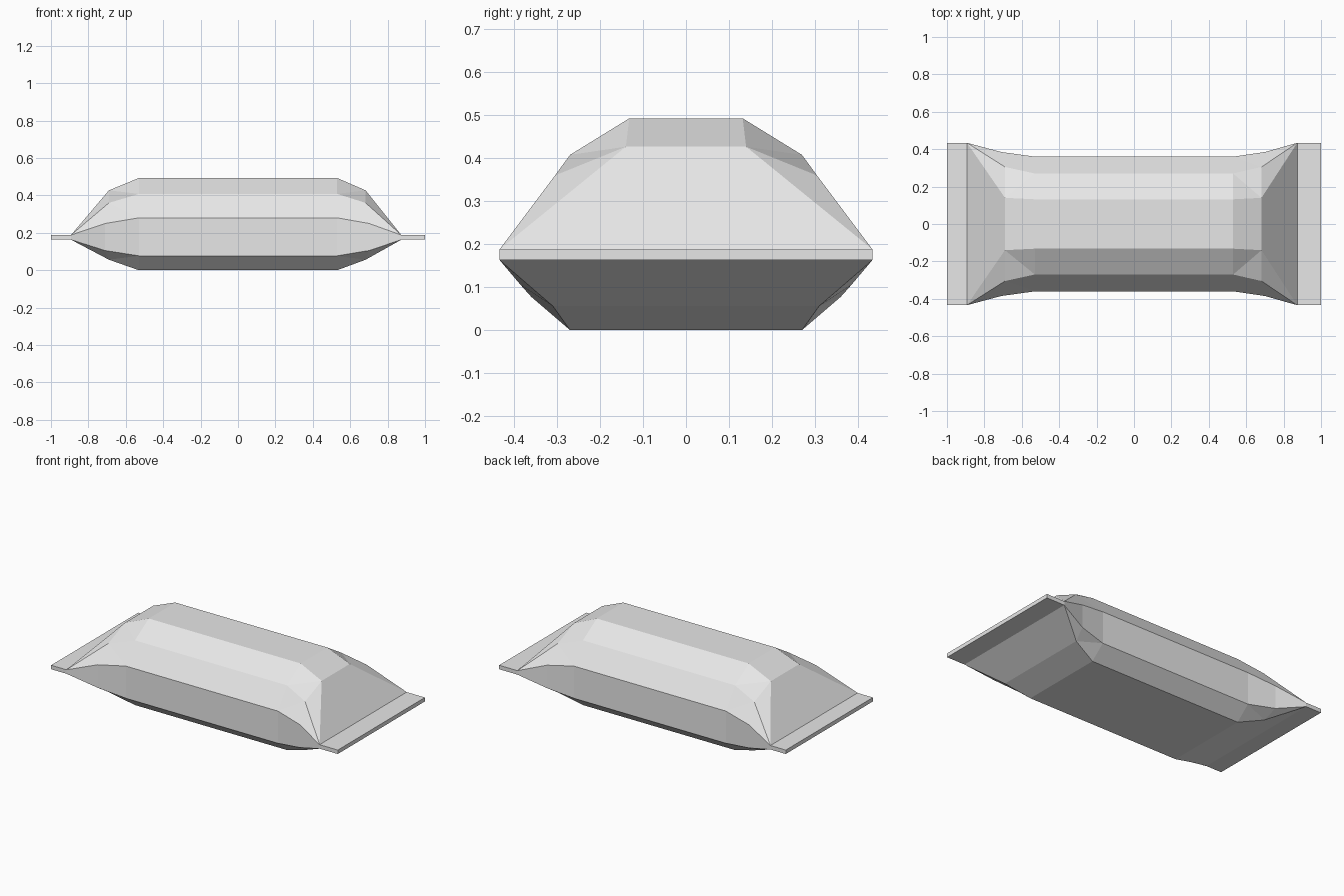
import bpy
import bmesh

cube = bpy.data.objects.get("Cube")
if cube:
    bpy.data.objects.remove(cube, do_unlink=True)

# Material
grey = bpy.data.materials.new("wrapper_grey")
grey.use_nodes = True
colour = (0.8, 0.8, 0.8, 1)
grey.diffuse_color = colour
grey.node_tree.nodes["Principled BSDF"].inputs["Base Color"].default_value = colour

# Half cross-sections from the top down, as (y, z)
body = [(0.132, 0.493), (0.27, 0.408), (0.36, 0.28), (0.36, 0.077), (0.27, 0)]
taper = [(0.14, 0.427), (0.305, 0.36), (0.385, 0.25), (0.385, 0.105), (0.31, 0.056)]
seal = [(0.434, 0.188)] * 3 + [(0.434, 0.163)] * 2

# Stations along the length: x at the top of the section, x at its sides
stations = [
    (-1.0, -1.0, seal), (-0.893, -0.893, seal), (-0.69, -0.71, taper),
    (-0.53, -0.53, body), (0.53, 0.53, body), (0.682, 0.70, taper),
    (0.873, 0.873, seal), (1.0, 1.0, seal),
]

bm = bmesh.new()


def add_ring(x_top, x_side, half):
    """Mirror a half section into a closed ring of vertices."""
    xs = [x_top, x_top, x_side, x_side, x_top]
    points = [(x, y, z) for x, (y, z) in zip(xs, half)]
    points += [(x, -y, z) for x, y, z in reversed(points)]
    return [bm.verts.new(p) for p in points]


rings = [add_ring(*s) for s in stations]

# Loft the wrapper, keeping the creased corner panels for splitting
creased = []
for i, (a, b) in enumerate(zip(rings, rings[1:])):
    for j in range(len(a)):
        k = (j + 1) % len(a)
        face = bm.faces.new((a[j], a[k], b[k], b[j]))
        if i in (2, 4) and j not in (4, 9):
            creased.append(face)
bm.faces.new(rings[0])
bm.faces.new(rings[-1])
bmesh.ops.triangulate(bm, faces=creased, quad_method='SHORT_EDGE')

# Pinch the sections flat into the end seals
bmesh.ops.remove_doubles(bm, verts=bm.verts[:], dist=0.0005)
bmesh.ops.recalc_face_normals(bm, faces=bm.faces[:])

mesh = bpy.data.meshes.new("wrapper")
bm.to_mesh(mesh)
bm.free()
mesh.materials.append(grey)
wrapper = bpy.data.objects.new("wrapper", mesh)
bpy.context.collection.objects.link(wrapper)
